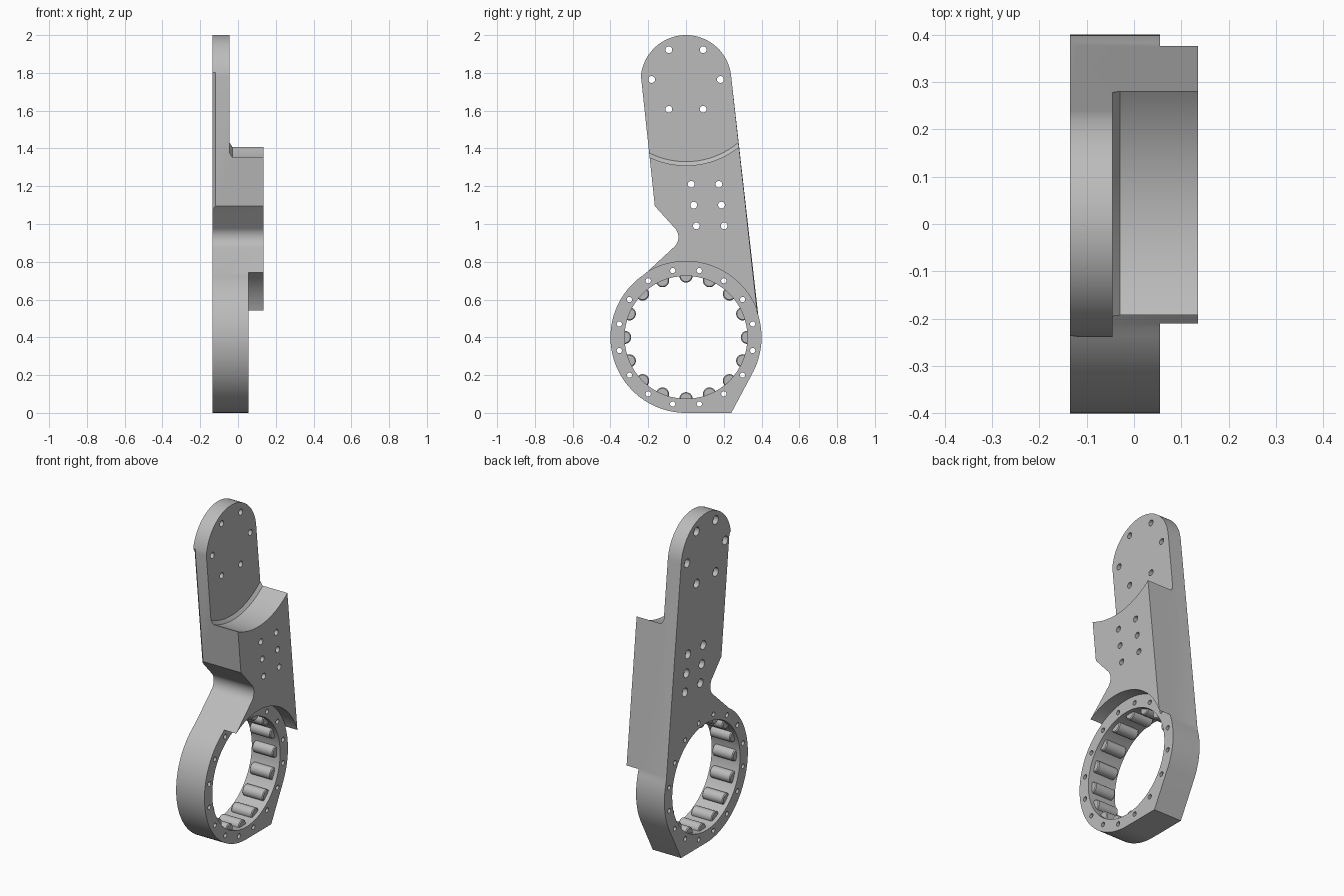
import bpy, bmesh
from math import sin, cos, pi, radians, atan2

if "Cube" in bpy.data.objects:
    bpy.data.objects.remove(bpy.data.objects["Cube"], do_unlink=True)

BACK, PLATE, RING, FRONT = -0.135, -0.045, 0.055, 0.135
RING_Z, TOP_Z = 0.4, 1.76

metal = bpy.data.materials.new("grey_metal")
metal.use_nodes = True
GREY = (0.5, 0.5, 0.5, 1)
metal.diffuse_color = GREY
metal.node_tree.nodes["Principled BSDF"].inputs["Base Color"].default_value = GREY


def arc(y, z, r, a0, a1, n):
    """Points (y, z) on an arc, angles in degrees."""
    angles = [radians(a0 + (a1 - a0) * i / n) for i in range(n + 1)]
    return [(y + r * cos(a), z + r * sin(a)) for a in angles]


def prism(bm, outline, x0, x1):
    """Extrude a (y, z) outline along x."""
    lo = [bm.verts.new((x0, y, z)) for y, z in outline]
    hi = [bm.verts.new((x1, y, z)) for y, z in outline]
    bm.faces.new(lo)
    bm.faces.new(hi)
    for i in range(len(lo)):
        j = (i + 1) % len(lo)
        bm.faces.new((lo[i], lo[j], hi[j], hi[i]))
    return lo


def lathe(bm, profile, y, z, n):
    """Closed solid turned about an x-parallel axis from (x, radius) pairs."""
    rings = [[bm.verts.new((x, y + r * cos(2 * pi * i / n), z + r * sin(2 * pi * i / n)))
              for i in range(n)] for x, r in profile]
    bm.faces.new(rings[0])
    bm.faces.new(rings[-1])
    for a, b in zip(rings, rings[1:]):
        for i in range(n):
            j = (i + 1) % n
            bm.faces.new((a[i], a[j], b[j], b[i]))


def finish(bm, name):
    bmesh.ops.recalc_face_normals(bm, faces=bm.faces)
    mesh = bpy.data.meshes.new(name)
    bm.to_mesh(mesh)
    bm.free()
    mesh.materials.append(metal)
    obj = bpy.data.objects.new(name, mesh)
    bpy.context.collection.objects.link(obj)
    return obj


def select(obj):
    bpy.ops.object.select_all(action='DESELECT')
    obj.select_set(True)
    bpy.context.view_layer.objects.active = obj


def cut(obj, bm):
    """Subtract a temporary cutter solid."""
    cutter = finish(bm, "cutter")
    cutter.hide_render = True
    mod = obj.modifiers.new("cut", 'BOOLEAN')
    mod.operation, mod.solver, mod.object = 'DIFFERENCE', 'EXACT', cutter
    select(obj)
    bpy.ops.object.modifier_apply(modifier=mod.name)
    bpy.data.objects.remove(cutter, do_unlink=True)


# Arm body: rounded top, waist fillet, ring and flat foot
arm_edge = [(0.377, 0.535)] + arc(0, TOP_Z, 0.24, 6, 174, 40) + [(-0.165, 1.095)]
waist = arc(-0.11, 0.93, 0.07, 44, -51, 14)
ring_edge = arc(0, RING_Z, 0.4, 123, 270, 44)
foot = [(0.24, 0)] + arc(0, RING_Z, 0.4, -27, 17, 12)
bm = bmesh.new()
back = prism(bm, arm_edge + waist + ring_edge + foot, BACK, FRONT)
# Chamfer the back edge of the arm only
run = [bm.edges.get((a, b)) for a, b in zip(back, back[1:len(arm_edge)])]
bmesh.ops.bevel(bm, geom=run, offset=0.016, segments=1, affect='EDGES')
arm = finish(bm, "arm_body")

# Thin upper plate with a chamfered circular step
bm = bmesh.new()
lathe(bm, [(PLATE, 0.43), (-0.03, 0.45), (0.2, 0.45)], 0, TOP_Z, 128)
cut(arm, bm)

# Lower the ring face below the raised block
bm = bmesh.new()
prism(bm, arc(0, RING_Z, 0.402, 0, 180, 64) + [(-0.5, RING_Z), (-0.5, -0.1),
      (0.5, -0.1), (0.5, RING_Z)], RING, 0.2)
cut(arm, bm)

# Bearing bore
bm = bmesh.new()
lathe(bm, [(-0.2, 0.325), (0.2, 0.325)], 0, RING_Z, 96)
cut(arm, bm)

# Bolt holes: ring circle, upper hexagon and block grid with counterbores
bm = bmesh.new()
for i in range(16):
    a = (i + 0.5) * pi / 8
    lathe(bm, [(-0.2, 0.014), (0.2, 0.014)], 0.36 * cos(a), RING_Z + 0.36 * sin(a), 16)
bolts = arc(0, TOP_Z + 0.005, 0.182, 0, 300, 5)
for row in range(3):
    for side in (0, 0.147):
        bolts.append((0.027 + 0.014 * row + side, 1.21 - 0.11 * row))
for y, z in bolts:
    lathe(bm, [(-0.2, 0.026), (-0.105, 0.026), (-0.105, 0.018), (0.2, 0.018)], y, z, 20)
cut(arm, bm)

# Bearing rollers around the bore
bm = bmesh.new()
for i in range(16):
    a = i * pi / 8
    lathe(bm, [(-0.11, 0.03), (-0.105, 0.035), (0.025, 0.035), (0.03, 0.03)],
          0.325 * cos(a), RING_Z + 0.325 * sin(a), 24)
# Keep only the part of each roller that shows inside the ring wall
rollers = finish(bm, "bearing_rollers")

for obj in (arm, rollers):
    select(obj)
    bpy.ops.object.shade_smooth_by_angle(angle=radians(25))
